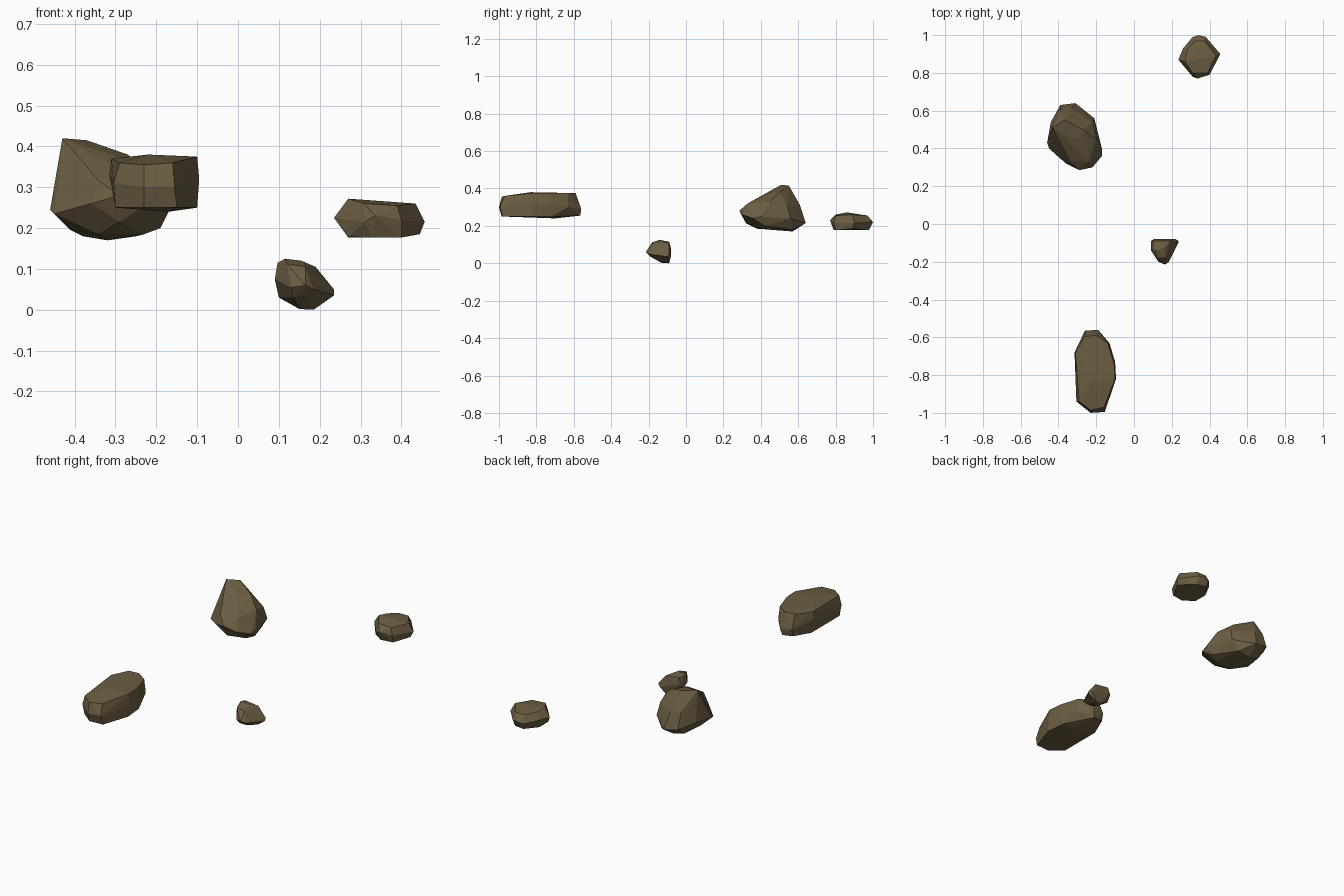
import bpy, bmesh, math

stone = bpy.data.materials.new("brown_stone")
stone.diffuse_color = (0.15, 0.11, 0.055, 1)


def rock(name, *levels):
    """Faceted boulder: convex skin over the points of each level."""
    bm = bmesh.new()
    for level in levels:
        for p in level:
            bm.verts.new(p)
    res = bmesh.ops.convex_hull(bm, input=bm.verts[:])
    loose = {v for v in res["geom_interior"] + res["geom_unused"]
             if isinstance(v, bmesh.types.BMVert)}
    bmesh.ops.delete(bm, geom=list(loose), context='VERTS')
    bmesh.ops.dissolve_limit(bm, angle_limit=math.radians(4),
                             verts=bm.verts[:], edges=bm.edges[:])
    bmesh.ops.recalc_face_normals(bm, faces=bm.faces[:])
    mesh = bpy.data.meshes.new(name)
    bm.to_mesh(mesh)
    bm.free()
    mesh.materials.append(stone)
    ob = bpy.data.objects.new(name, mesh)
    bpy.context.collection.objects.link(ob)
    return ob


# Each rock: underside, widest girdle, top
rock("peaked_rock",
     [(-.32, .57, .17), (-.25, .57, .18), (-.38, .56, .18), (-.23, .40, .185),
      (-.34, .38, .185), (-.41, .45, .195), (-.29, .32, .215), (-.19, .42, .20)],
     [(-.46, .43, .245), (-.44, .54, .25), (-.39, .63, .23), (-.31, .64, .215),
      (-.21, .56, .24), (-.17, .40, .25), (-.17, .36, .24), (-.22, .30, .26),
      (-.29, .285, .28), (-.36, .32, .26), (-.45, .40, .235)],
     [(-.43, .51, .42), (-.37, .55, .415), (-.27, .50, .38), (-.30, .44, .375),
      (-.24, .33, .32), (-.34, .33, .315), (-.20, .45, .33), (-.22, .54, .31),
      (-.33, .61, .31), (-.39, .60, .32)])

rock("long_rock",
     [(-.30, -.93, .25), (-.23, -.985, .25), (-.15, -.98, .25), (-.10, -.83, .25),
      (-.11, -.72, .25), (-.17, -.70, .24), (-.20, -.565, .255), (-.26, -.575, .26),
      (-.30, -.68, .25)],
     [(-.305, -.94, .31), (-.23, -1.0, .30), (-.155, -.995, .30), (-.095, -.82, .32),
      (-.10, -.73, .32), (-.13, -.63, .30), (-.19, -.56, .29), (-.26, -.565, .30),
      (-.315, -.68, .33)],
     [(-.29, -.94, .36), (-.23, -.985, .355), (-.16, -.97, .36), (-.10, -.82, .375),
      (-.105, -.74, .375), (-.14, -.63, .375), (-.20, -.59, .375), (-.26, -.595, .375),
      (-.31, -.68, .37), (-.22, -.83, .38)])

rock("flat_rock",
     [(.27, .83, .178), (.33, .79, .177), (.40, .80, .177), (.445, .89, .185),
      (.38, .97, .178), (.32, .98, .18), (.27, .91, .177)],
     [(.235, .87, .225), (.31, .78, .215), (.335, .77, .23), (.40, .79, .22),
      (.457, .90, .215), (.38, .99, .22), (.34, 1.0, .22), (.31, .99, .215),
      (.26, .93, .225)],
     [(.27, .86, .272), (.31, .80, .26), (.39, .80, .255), (.435, .89, .26),
      (.375, .97, .255), (.32, .97, .255), (.28, .92, .262)])

rock("small_rock",
     [(.15, -.13, .002), (.185, -.09, 0), (.15, -.09, .003), (.12, -.13, .025),
      (.10, -.10, .03), (.17, -.19, .035), (.135, -.18, .03)],
     [(.235, -.10, .035), (.235, -.09, .05), (.22, -.08, .04), (.19, -.16, .06),
      (.185, -.20, .05), (.165, -.215, .06), (.13, -.20, .055), (.09, -.14, .075),
      (.09, -.09, .075), (.105, -.08, .08)],
     [(.097, -.12, .115), (.115, -.14, .125), (.155, -.13, .12), (.19, -.09, .105),
      (.105, -.09, .115), (.165, -.18, .105), (.12, -.18, .112)])
